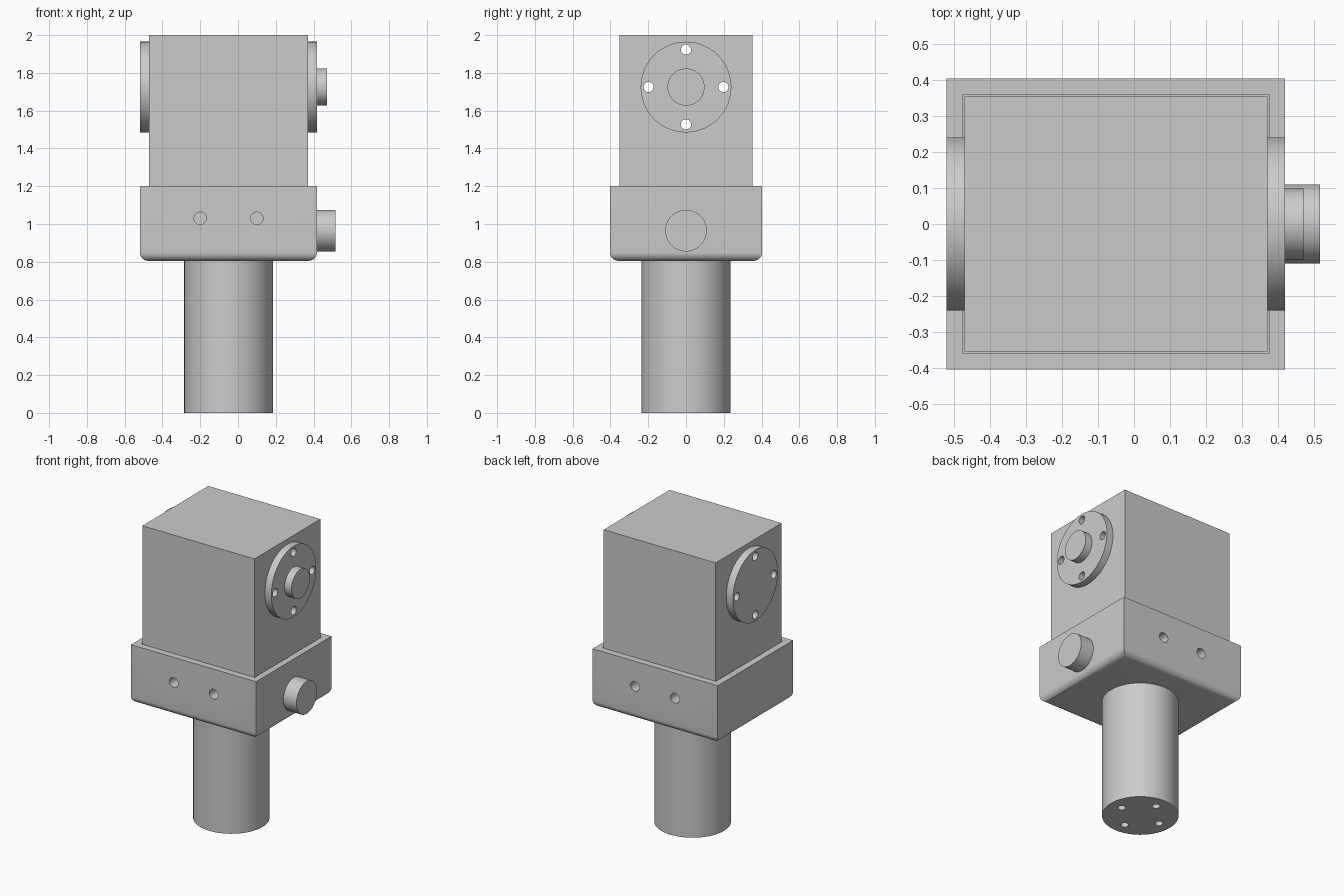
import bpy, bmesh, math
from mathutils import Matrix, Vector

if "Cube" in bpy.data.objects:
    bpy.data.objects.remove(bpy.data.objects["Cube"], do_unlink=True)

grey = bpy.data.materials.new("machined_grey")
grey.use_nodes = True
grey.diffuse_color = (0.6, 0.6, 0.6, 1)
grey.node_tree.nodes["Principled BSDF"].inputs["Base Color"].default_value = (0.6, 0.6, 0.6, 1)

ROT = {"X": Matrix.Rotation(math.pi / 2, 4, "Y"),
       "Y": Matrix.Rotation(math.pi / 2, 4, "X"),
       "Z": Matrix.Identity(4)}


def make_object(name, bm):
    mesh = bpy.data.meshes.new(name)
    bm.to_mesh(mesh)
    bm.free()
    mesh.materials.append(grey)
    obj = bpy.data.objects.new(name, mesh)
    bpy.context.collection.objects.link(obj)
    return obj


def box(name, low, high, round_bottom=0):
    low, high = Vector(low), Vector(high)
    bm = bmesh.new()
    bmesh.ops.create_cube(bm, size=1, matrix=Matrix.Translation((low + high) / 2)
                          @ Matrix.Diagonal((*(high - low), 1)))
    if round_bottom:
        edges = [e for e in bm.edges if all(v.co.z < low.z + 0.001 for v in e.verts)]
        bmesh.ops.bevel(bm, geom=edges, offset=round_bottom, segments=8,
                        profile=0.5, affect="EDGES")
    return make_object(name, bm)


def add_cylinder(bm, axis, centre, radius, length, sides=64):
    bmesh.ops.create_cone(bm, cap_ends=True, segments=sides, radius1=radius, radius2=radius,
                          depth=length, matrix=Matrix.Translation(centre) @ ROT[axis])


def cylinder(name, axis, centre, radius, length):
    bm = bmesh.new()
    add_cylinder(bm, axis, centre, radius, length)
    return make_object(name, bm)


def cut(obj, cutter):
    mod = obj.modifiers.new("cut", "BOOLEAN")
    mod.operation, mod.solver, mod.object = "DIFFERENCE", "EXACT", cutter
    cutter.hide_render = True
    bpy.context.view_layer.objects.active = obj
    bpy.ops.object.modifier_apply(modifier=mod.name)


def drill(objects, axis, centres, radius, length):
    bm = bmesh.new()
    for c in centres:
        add_cylinder(bm, axis, c, radius, length, 32)
    cutter = make_object("drill", bm)
    for obj in objects:
        cut(obj, cutter)
    bpy.data.objects.remove(cutter, do_unlink=True)


MID = -0.05      # centre of the body along x
AXLE = 1.725     # height of the output axis

# Main bodies
column = cylinder("motor_column", "Z", (MID, 0, 0.41), 0.235, 0.82)
base = box("base_block", (-0.52, -0.403, 0.805), (0.418, 0.403, 1.2), 0.045)
housing = box("upper_housing", (-0.47, -0.353, 1.18), (0.37, 0.353, 2))

# Narrow seat around the housing
seat = box("seat_cutter", (-0.475, -0.358, 1.18), (0.375, 0.358, 1.3))
cut(base, seat)
bpy.data.objects.remove(seat, do_unlink=True)

# Output flanges, shaft and side knob
right_flange = cylinder("left_flange", "X", (0.394, 0, AXLE), 0.24, 0.048)
left_flange = cylinder("right_flange", "X", (-0.495, 0, AXLE), 0.24, 0.05)
shaft = cylinder("output_shaft", "X", (0.443, 0, AXLE), 0.098, 0.054)
knob = cylinder("side_knob", "X", (0.465, 0, 0.965), 0.11, 0.1)

# Bolt holes running right through both flanges and the housing
quarter = [(math.cos(i * math.pi / 2), math.sin(i * math.pi / 2)) for i in range(4)]
drill([housing, right_flange, left_flange], "X",
      [(MID, 0.198 * c, AXLE + 0.198 * s) for c, s in quarter], 0.027, 1.4)

# Blind holes in the front and back of the base
drill([base], "Y", [(x, y, 1.03) for x in (-0.2, 0.1) for y in (-0.403, 0.403)], 0.033, 0.2)

# Blind holes in the foot of the column
drill([column], "Z", [(MID + 0.15 * c, 0.15 * s, 0) for c, s in quarter], 0.025, 0.2)

# Smooth the round walls and keep the edges sharp
bpy.ops.object.select_all(action="DESELECT")
for obj in (column, base, housing, right_flange, left_flange, shaft, knob):
    obj.select_set(True)
    bpy.context.view_layer.objects.active = obj
bpy.ops.object.shade_smooth_by_angle(angle=math.radians(30))
